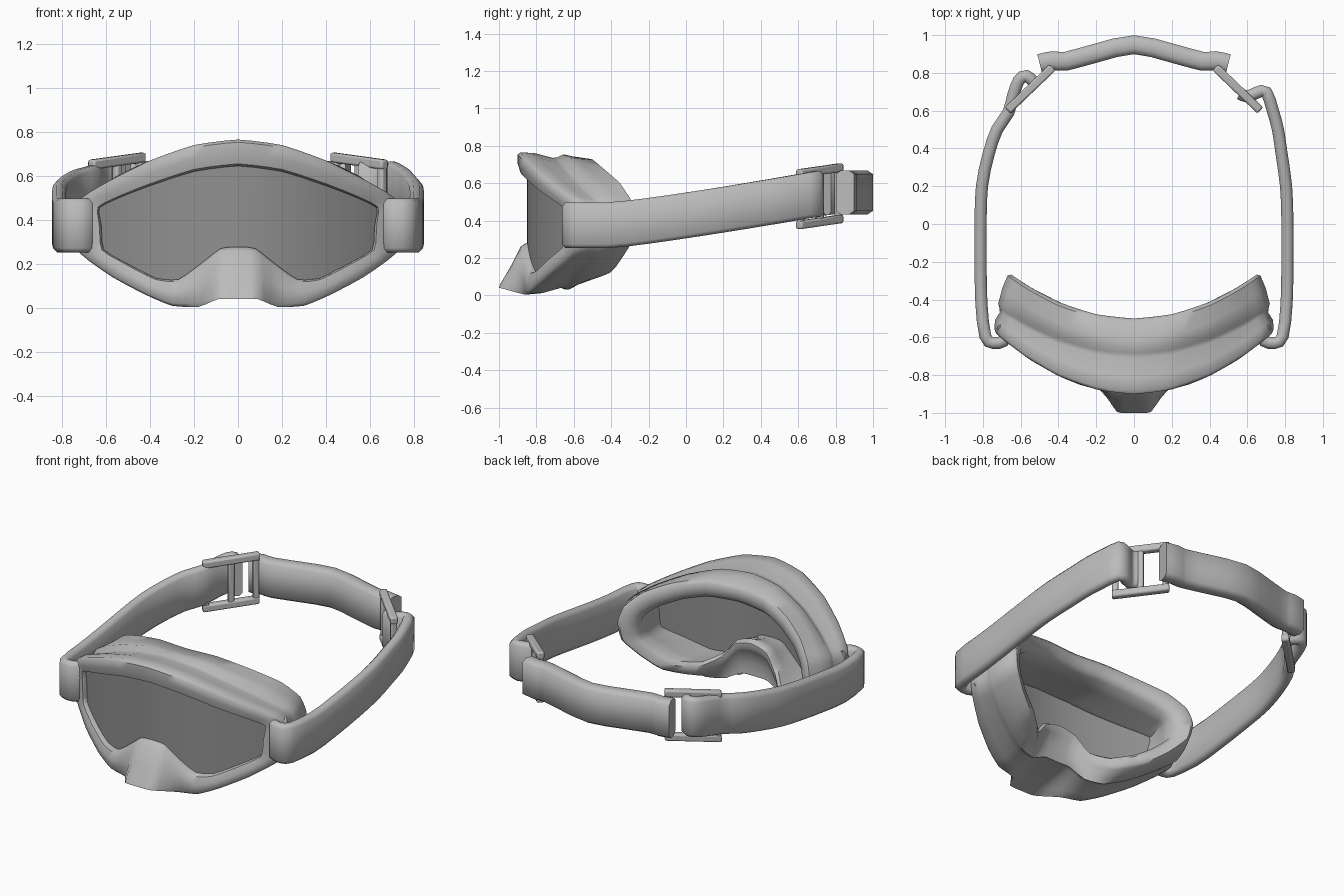
import bpy, bmesh, math
from mathutils import Vector

if "Cube" in bpy.data.objects:
    bpy.data.objects.remove(bpy.data.objects["Cube"])


def material(name, v):
    m = bpy.data.materials.new(name)
    m.diffuse_color = (v, v, v, 1)
    m.use_nodes = True
    m.node_tree.nodes["Principled BSDF"].inputs["Base Color"].default_value = m.diffuse_color
    return m


GREY = material("light grey", 0.5)
DARK = material("dark grey", 0.28)


def finish(name, verts, faces, mat, angle=50, bevel=0):
    me = bpy.data.meshes.new(name)
    me.from_pydata([tuple(v) for v in verts], [], faces)
    bm = bmesh.new()
    bm.from_mesh(me)
    bmesh.ops.recalc_face_normals(bm, faces=bm.faces)
    bm.to_mesh(me)
    bm.free()
    me.materials.append(mat)
    ob = bpy.data.objects.new(name, me)
    bpy.context.collection.objects.link(ob)
    if bevel:
        b = ob.modifiers.new("soft edges", 'BEVEL')
        b.width, b.segments, b.limit_method = bevel, 2, 'ANGLE'
        b.angle_limit = math.radians(50)
    bpy.ops.object.select_all(action='DESELECT')
    ob.select_set(True)
    bpy.context.view_layer.objects.active = ob
    bpy.ops.object.shade_smooth_by_angle(angle=math.radians(angle))
    return ob


def smooth_path(pts, n, closed=False, round_=1.0):
    """Catmull-Rom curve through the points, n steps per span, blended with straight spans."""
    pts = [Vector(p) for p in pts]
    m = len(pts)
    get = (lambda i: pts[i % m]) if closed else (lambda i: pts[max(0, min(m - 1, i))])
    out = []
    for i in range(m if closed else m - 1):
        a, b, c, d = (get(i + k) for k in (-1, 0, 1, 2))
        for s in range(n):
            t = s / n
            v = 0.5 * (2 * b + (c - a) * t + (2 * a - 5 * b + 4 * c - d) * t * t
                       + (3 * b - a - 3 * c + d) * t ** 3)
            out.append(b.lerp(c, t).lerp(v, round_))
    if not closed:
        out.append(pts[-1])
    return out


# Half outlines (x, z), from top centre round the side to bottom centre
OUTER = [(0, .765), (.2, .74), (.4, .67), (.58, .58), (.71, .5), (.74, .38), (.72, .25),
         (.57, .14), (.42, .06), (.3, .01), (.18, .005), (.09, .04), (0, .04)]
LENS = [(0, .645), (.2, .62), (.4, .555), (.53, .505), (.63, .455), (.62, .37), (.61, .265),
        (.5, .2), (.37, .135), (.27, .13), (.17, .2), (.08, .27), (0, .278)]
FOAM = [(0, .73), (.2, .725), (.4, .67), (.55, .6), (.64, .51), (.67, .41), (.65, .3),
        (.56, .2), (.45, .12), (.3, .08), (.2, .12), (.1, .24), (0, .26)]
FACE = [(0, .62), (.2, .61), (.35, .57), (.48, .51), (.55, .45), (.57, .38), (.56, .31),
        (.485, .24), (.39, .18), (.28, .16), (.185, .21), (.11, .3), (0, .33)]
NOSE_TIP = [0] * 11 + [1, 1]             # guard sticks out at the nose
NOSE_FOAM = [0] * 9 + [.4, .9, 1, 1]     # foam steps forward over the nose


def y_lens(x):
    return -0.87 + 0.6 * x * x


def y_face(x):
    return -0.5 + 0.55 * x * x


def ring(a, b, t, yfun, dy, nose=0, bend=0, foam=0):
    half = []
    for p, q, wt, wf in zip(a, b, NOSE_TIP, NOSE_FOAM):
        x, z = p[0] + (q[0] - p[0]) * t, p[1] + (q[1] - p[1]) * t
        half.append(Vector((x, yfun(x) + dy + bend * x * x + nose * wt + foam * wf, z)))
    full = half + [Vector((-p.x, p.y, p.z)) for p in half[-2:0:-1]]
    return smooth_path(full, 3, True, .5)


# Goggle frame with nose guard and face foam, one closed tube of rings
rings = [
    ring(LENS, OUTER, 0, y_lens, .01),
    ring(LENS, OUTER, .08, y_lens, -.015),
    ring(LENS, OUTER, .5, y_lens, -.03, -.035),
    ring(LENS, OUTER, .9, y_lens, -.03, -.09),
    ring(LENS, OUTER, 1, y_lens, -.015, -.115),
    ring(LENS, OUTER, .96, y_lens, .06, -.1, -.04),
    ring(LENS, OUTER, .75, y_lens, .16, 0, -.12),
    ring(LENS, OUTER, .78, y_lens, .185, 0, -.12),
    ring(OUTER, FOAM, .3, y_face, -.155, 0, -.1, -.03),
    ring(OUTER, FOAM, .6, y_face, -.11, 0, 0, -.08),
    ring(OUTER, FOAM, 1, y_face, -.02, 0, 0, -.14),
    ring(FOAM, FACE, .2, y_face, 0, 0, 0, -.15),
    ring(FOAM, FACE, .75, y_face, 0, 0, 0, -.15),
    ring(FOAM, FACE, 1, y_face, -.03, 0, 0, -.15),
    ring(FACE, LENS, .4, y_face, -.14, 0, 0, -.09),
    ring(LENS, LENS, 0, y_lens, .04),
]
n, R = len(rings[0]), len(rings)
finish("goggle_frame", [v for r in rings for v in r],
       [(i * n + j, i * n + (j + 1) % n, (i + 1) % R * n + (j + 1) % n, (i + 1) % R * n + j)
        for i in range(R) for j in range(n)], GREY)


# Curved lens, one strip of columns
def lookup(pts, x):
    for (x0, z0), (x1, z1) in zip(pts, pts[1:]):
        if x <= x1:
            return z0 + (z1 - z0) * (x - x0) / (x1 - x0)
    return pts[-1][1]


verts, cols = [], 36
for i in range(cols + 1):
    x = -0.635 + 1.27 * i / cols
    for z in (lookup(LENS[:5], abs(x)) + .012, lookup(LENS[:5:-1], abs(x)) - .012):
        verts.append((x, y_lens(x) + .02, z))
finish("lens", verts, [(2 * i, 2 * i + 1, 2 * i + 3, 2 * i + 2) for i in range(cols)], DARK)


# Straps: upright bands with rounded rims, swept along a plan path
SECTION = [(.22, .5), (-.22, .5), (-.5, .42), (-.5, -.42),
           (-.22, -.5), (.22, -.5), (.5, -.42), (.5, .42)]


def strap_z(y):
    return .375 + .15 * max(0, min(1.2, y + .4)) ** 1.15


def strap(name, path, height, thick, zfun):
    pts = smooth_path([(x, y, 0) for x, y in path], 2)
    verts, faces, k = [], [], len(SECTION)
    for i, p in enumerate(pts):
        d = (pts[min(i + 1, len(pts) - 1)] - pts[max(i - 1, 0)]).normalized()
        for s, h in SECTION:
            verts.append(p + Vector((-d.y, d.x, 0)) * thick * s
                         + Vector((0, 0, zfun(p.y) + h * height)))
    for i in range(len(pts) - 1):
        a = i * k
        faces += [(a + j, a + (j + 1) % k, a + k + (j + 1) % k, a + k + j) for j in range(k)]
    faces += [tuple(range(k)), tuple(range(len(verts) - k, len(verts)))]
    finish(name, verts, faces, GREY, 65)


front = [(.705, -.53), (.672, -.575), (.69, -.62), (.745, -.63), (.787, -.595),
         (.808, -.42), (.812, -.2), (.812, .02), (.805, .2)]
right_end = [(.78, .38), (.762, .5), (.735, .6), (.70, .7), (.65, .695), (.6, .675), (.56, .69)]
left_end = [(.77, .37), (.725, .5), (.665, .59), (.64, .68), (.61, .76), (.57, .785), (.535, .755)]
strap("right_strap", front + right_end, .245, .064, strap_z)
strap("left_strap", [(-x, y) for x, y in front + left_end], .245, .064, strap_z)

half = [(.5, .85), (.43, .865), (.36, .862), (.2, .905)]
strap("back_strap", half + [(0, .949)] + [(-x, y) for x, y in half[::-1]],
      .235, .1, lambda y: .55)


# Buckles: top and bottom bars joined by posts, set at an angle
def buckle_box(name, side, a0, a1, z0, z1, depth):
    along = Vector((.72 * side, -.69, 0))
    across = Vector((.69 * side, .72, 0))
    mid = Vector((.55 * side, .715, 0))
    verts = []
    for a in (a0, a1):
        for c in (-depth / 2, depth / 2):
            for z in (z0, z1):
                verts.append(mid + along * a + across * c + Vector((0, 0, z - .1 * a)))
    finish(name, verts, [(0, 1, 3, 2), (4, 5, 7, 6), (0, 1, 5, 4),
                         (2, 3, 7, 6), (0, 2, 6, 4), (1, 3, 7, 5)], GREY, 40, .01)


for label, side in (("right", 1), ("left", -1)):
    buckle_box(label + "_buckle_top", side, -.165, .165, .645, .69, .045)
    buckle_box(label + "_buckle_bottom", side, -.165, .165, .37, .415, .045)
    for k, a in enumerate((-.145, 0, .145)):
        buckle_box(f"{label}_buckle_post_{k + 1}", side, a - .018, a + .018, .39, .67, .038)
